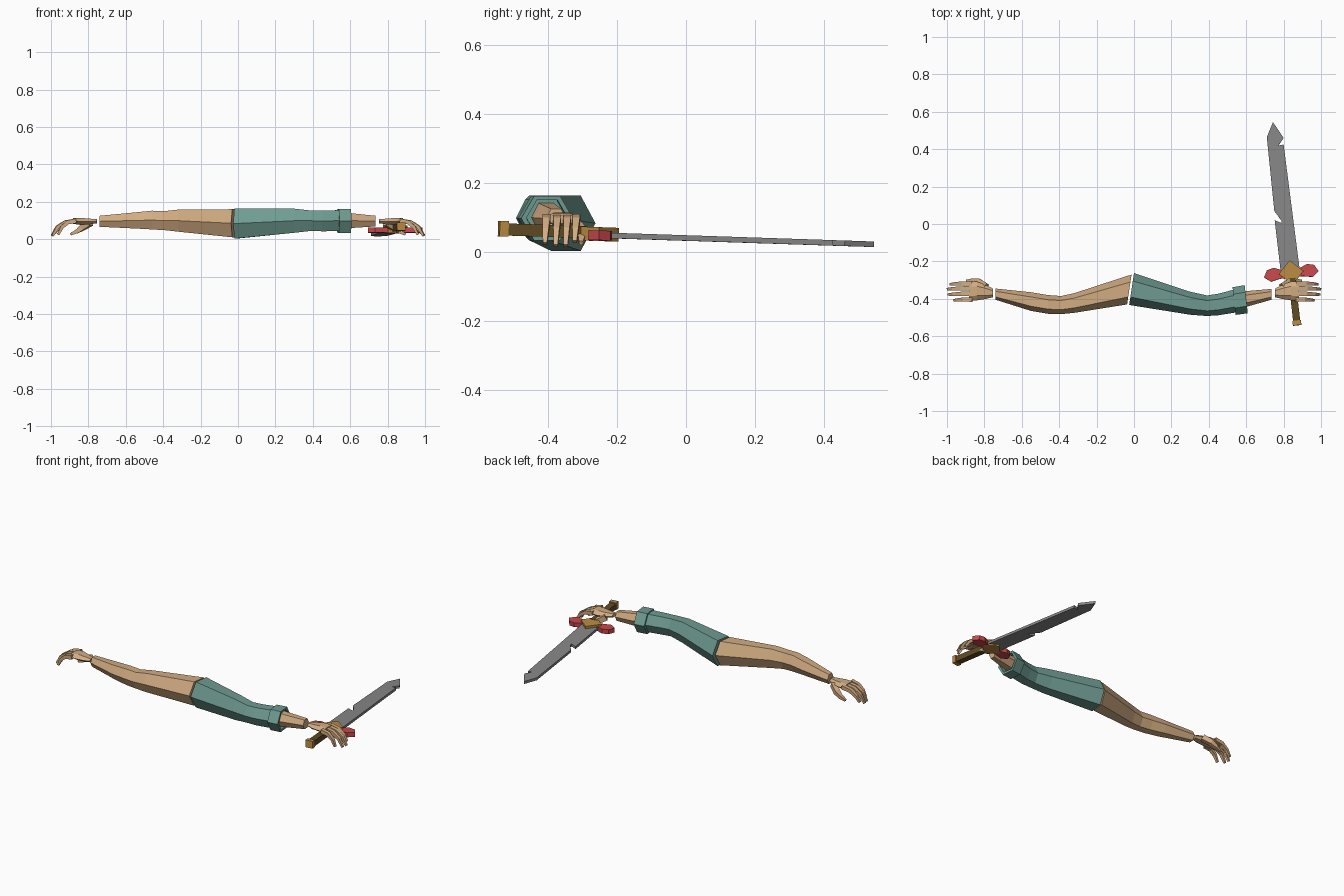
import bpy, bmesh, math
from mathutils import Vector, Matrix

if "Cube" in bpy.data.objects:
    bpy.data.objects.remove(bpy.data.objects["Cube"])


def material(name, rgb):
    m = bpy.data.materials.new(name)
    m.diffuse_color = (*rgb, 1)
    m.use_nodes = True
    m.node_tree.nodes["Principled BSDF"].inputs["Base Color"].default_value = m.diffuse_color
    return m


SKIN = material("skin", (0.645, 0.413, 0.223))
TEAL = material("teal_cloth", (0.156, 0.328, 0.283))
RED = material("red_guard", (0.578, 0.065, 0.07))
GOLD = material("gold", (0.485, 0.255, 0.053))
GRIP = material("dark_grip", (0.115, 0.07, 0.016))
STEEL = material("steel", (0.242, 0.242, 0.242))


def finish(bm, name, mat, matrix=None):
    bmesh.ops.recalc_face_normals(bm, faces=bm.faces[:])
    me = bpy.data.meshes.new(name)
    bm.to_mesh(me)
    bm.free()
    me.materials.append(mat)
    ob = bpy.data.objects.new(name, me)
    bpy.context.collection.objects.link(ob)
    if matrix:
        ob.matrix_world = matrix
    return ob


def skin_rings(bm, rings):
    """Bridge rings of points with quads and cap both ends."""
    vs = [[bm.verts.new(p) for p in r] for r in rings]
    n = len(vs[0])
    for a, b in zip(vs, vs[1:]):
        for i in range(n):
            j = (i + 1) % n
            bm.faces.new((a[i], a[j], b[j], b[i]))
    bm.faces.new(vs[0])
    bm.faces.new(vs[-1])


def hex_loft(name, mat, sections, side=1):
    """Sections: x, front y, back y, bottom z, top z, slant of x along y."""
    rings = []
    for x, y0, y1, z0, z1, slant in sections:
        yc, zc, ry, rz = (y0 + y1) / 2, (z0 + z1) / 2, (y1 - y0) / 2, (z1 - z0) / 2
        ring = []
        for i in range(6):
            a = i * math.pi / 3
            dy = ry * math.cos(a)
            dz = rz * math.sin(a) / math.sin(math.pi / 3)
            ring.append((side * (x + slant * dy), yc + dy, zc + dz))
        rings.append(ring)
    bm = bmesh.new()
    skin_rings(bm, rings)
    return finish(bm, name, mat)


def finger(name, points, radii, side):
    """Square tapering tube along a bent path."""
    pts = [Vector((side * x, y, z)) for x, y, z in points]
    rings = []
    for i, p in enumerate(pts):
        t = (pts[min(i + 1, len(pts) - 1)] - pts[max(i - 1, 0)]).normalized()
        across = Vector((0, 0, 1)).cross(t).normalized()
        up = t.cross(across)
        r = radii[i]
        rings.append([p + across * r * a + up * r * b
                      for a, b in ((1, 1), (-1, 1), (-1, -1), (1, -1))])
    bm = bmesh.new()
    skin_rings(bm, rings)
    return finish(bm, name, SKIN)


def plate(name, mat, outline, z0, z1, matrix):
    bm = bmesh.new()
    skin_rings(bm, [[(x, y, z) for x, y in outline] for z in (z0, z1)])
    return finish(bm, name, mat, matrix)


# Bare arm on the left, and the forearm coming out of the sleeve
hex_loft("bare_arm", SKIN, [
    (0.025, -0.43, -0.27, 0.01, 0.16, -0.15),
    (0.32, -0.475, -0.37, 0.04, 0.158, 0),
    (0.39, -0.482, -0.385, 0.048, 0.15, 0),
    (0.46, -0.48, -0.38, 0.052, 0.152, 0),
    (0.55, -0.465, -0.365, 0.057, 0.143, 0),
    (0.74, -0.405, -0.345, 0.066, 0.125, 0)], side=-1)
hex_loft("right_forearm", SKIN, [
    (0.54, -0.455, -0.365, 0.057, 0.145, 0),
    (0.61, -0.44, -0.358, 0.06, 0.138, 0),
    (0.735, -0.405, -0.347, 0.068, 0.125, 0)])

# Sleeve and its turned-back cuff
hex_loft("sleeve", TEAL, [
    (-0.013, -0.433, -0.262, 0.003, 0.163, 0.15),
    (0.30, -0.485, -0.362, 0.034, 0.163, 0),
    (0.39, -0.492, -0.382, 0.044, 0.153, 0),
    (0.45, -0.488, -0.373, 0.042, 0.153, 0),
    (0.545, -0.472, -0.35, 0.043, 0.155, -0.11)])
hex_loft("cuff", TEAL, [
    (0.535, -0.486, -0.338, 0.033, 0.162, -0.11),
    (0.60, -0.477, -0.327, 0.033, 0.162, -0.11),
    (0.60, -0.462, -0.342, 0.046, 0.15, -0.11),
    (0.57, -0.462, -0.345, 0.048, 0.15, -0.11)])

# Hands: palm, four curled fingers and a thumb, mirrored in x
for side, label in ((-1, "left"), (1, "right")):
    hex_loft(label + "_palm", SKIN, [
        (0.755, -0.392, -0.345, 0.085, 0.107, 0),
        (0.80, -0.402, -0.322, 0.078, 0.11, 0),
        (0.84, -0.408, -0.308, 0.076, 0.114, 0),
        (0.882, -0.413, -0.308, 0.082, 0.112, 0)], side)
    for i, (y, reach, low) in enumerate(((-0.318, 0.985, 0.03), (-0.344, 1.0, 0.018),
                                         (-0.373, 0.995, 0.018), (-0.404, 0.965, 0.025))):
        d = reach - 0.87
        finger(f"{label}_finger_{i + 1}", [
            (0.865, y, 0.098), (0.87 + d * 0.42, y, 0.09),
            (0.87 + d * 0.75, y - 0.002, 0.064), (reach - 0.004, y - 0.004, low)],
            (0.012, 0.011, 0.009, 0.006), side)
    finger(label + "_thumb", [
        (0.79, -0.335, 0.088), (0.83, -0.308, 0.062),
        (0.86, -0.302, 0.042), (0.895, -0.304, 0.026)],
        (0.017, 0.015, 0.011, 0.006), side)

# Sword frame: blade runs along local y, tilted slightly down
SWORD = (Matrix.Translation((0.84, -0.26, 0.05))
         @ Matrix.Rotation(0.115, 4, 'Z') @ Matrix.Rotation(-0.033, 4, 'X'))
TILT = -0.115


def local(x, y):
    """World top position to sword-local position."""
    v = Matrix.Rotation(TILT, 2) @ Vector((x - 0.84, y + 0.26))
    return v.x, v.y


# Notched blade
blade = [(0.785, -0.26), (0.752, 0.02), (0.79, 0.005), (0.788, 0.018), (0.75, 0.07),
         (0.71, 0.465), (0.743, 0.545), (0.80, 0.46), (0.773, 0.42), (0.80, 0.425),
         (0.888, -0.26)]
plate("blade", STEEL, [local(*p) for p in blade], -0.009, 0.007, SWORD)

# Jagged wings of the guard, mirrored about the blade
for side, label in ((-1, "left"), (1, "right")):
    wing = [(0, 0.022), (0.05, 0.02), (0.09, 0.036), (0.127, 0.027), (0.147, -0.009),
            (0.112, -0.036), (0.06, -0.026), (0, -0.024)]
    plate(label + "_guard_wing", RED, [(side * x, y) for x, y in wing],
          -0.016, 0.012, SWORD)

# Gold diamond over the guard
plate("guard_diamond", GOLD, [(0.066, 0), (0, 0.066), (-0.066, 0), (0, -0.066)],
      -0.018, 0.022, SWORD)


# Grip and pommel
def box_y(name, mat, y0, y1, w, z0, z1):
    plate(name, mat, [(-w, y0), (w, y0), (w, y1), (-w, y1)], z0, z1, SWORD)


box_y("grip", GRIP, -0.262, -0.03, 0.019, -0.011, 0.024)
box_y("pommel", GOLD, -0.284, -0.258, 0.023, -0.014, 0.031)
